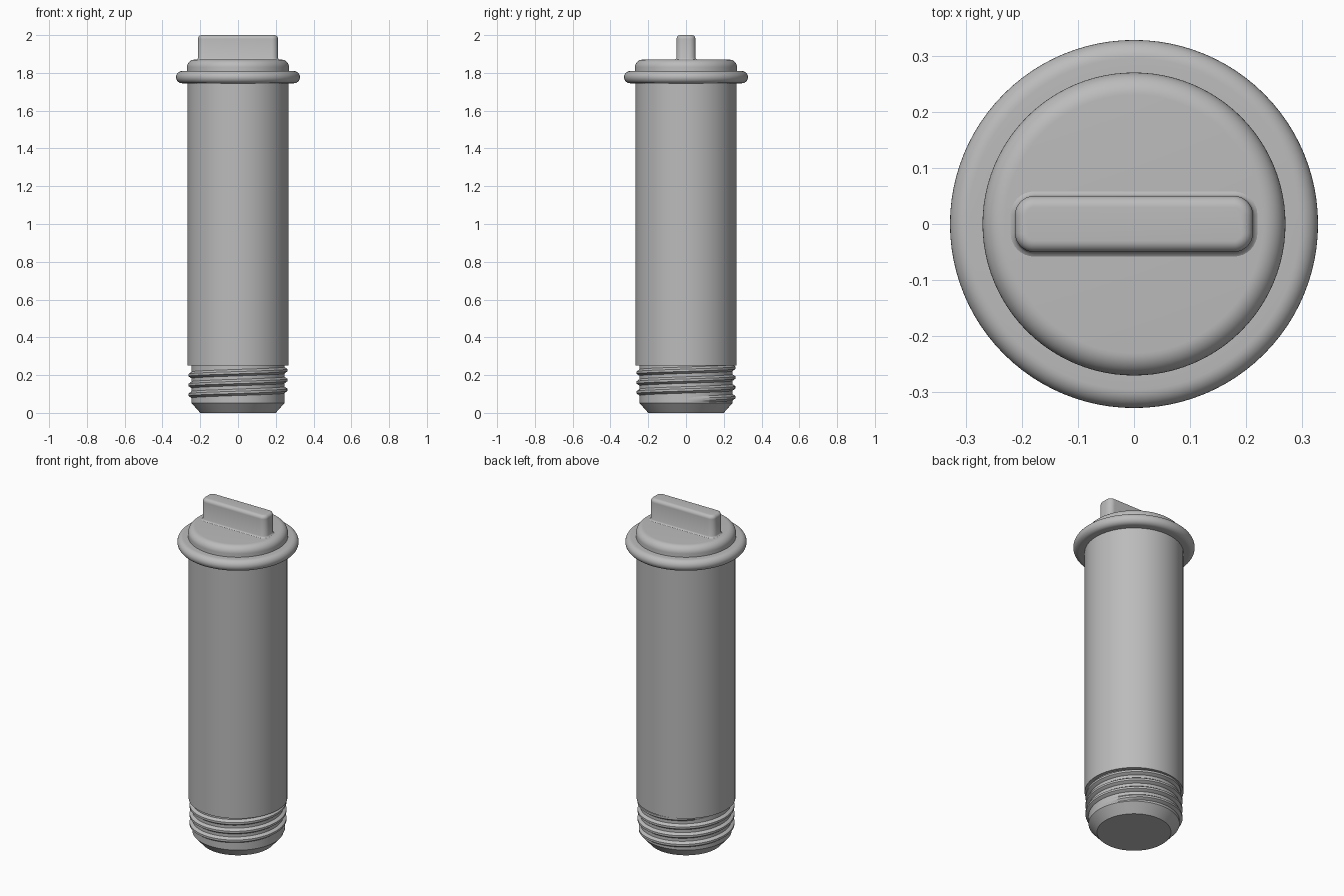
import bpy, bmesh, math

if "Cube" in bpy.data.objects:
    bpy.data.objects.remove(bpy.data.objects["Cube"])

grey = bpy.data.materials.new("plain grey")
grey.diffuse_color = (0.5, 0.5, 0.5, 1)
grey.use_nodes = True
grey.node_tree.nodes["Principled BSDF"].inputs["Base Color"].default_value = grey.diffuse_color
SEG = 96


def finish(name, bm, angle=35):
    """Turn a bmesh into a smooth-shaded grey object."""
    bmesh.ops.recalc_face_normals(bm, faces=bm.faces)
    me = bpy.data.meshes.new(name)
    bm.to_mesh(me)
    bm.free()
    me.materials.append(grey)
    ob = bpy.data.objects.new(name, me)
    bpy.context.collection.objects.link(ob)
    bpy.ops.object.select_all(action='DESELECT')
    ob.select_set(True)
    bpy.context.view_layer.objects.active = ob
    bpy.ops.object.shade_smooth_by_angle(angle=math.radians(angle))
    return ob


def arc(cr, cz, rad, a0, a1, n):
    """Points (radius, height) along an arc, angles in degrees."""
    angles = [math.radians(a0 + (a1 - a0) * i / n) for i in range(n + 1)]
    return [(cr + rad * math.cos(a), cz + rad * math.sin(a)) for a in angles]


def lathe(name, profile, closed=False):
    """Spin a (radius, height) profile around z; open profiles get end caps."""
    bm = bmesh.new()
    rings = []
    for r, z in profile:
        rings.append([bm.verts.new((r * math.cos(2 * math.pi * i / SEG),
                                    r * math.sin(2 * math.pi * i / SEG), z))
                      for i in range(SEG)])
    pairs = list(zip(rings, rings[1:]))
    if closed:
        pairs.append((rings[-1], rings[0]))
    else:
        bm.faces.new(rings[0])
        bm.faces.new(rings[-1])
    for a, b in pairs:
        for i in range(SEG):
            j = (i + 1) % SEG
            bm.faces.new((a[i], a[j], b[j], b[i]))
    return finish(name, bm)


# Main barrel, and the narrower chamfered tip below it
lathe("barrel", [(0.267, 0.25), (0.267, 1.78)])
lathe("threaded_core", [(0.20, 0.0), (0.246, 0.052), (0.246, 0.26)])

# Round flange ring under the cap
lathe("flange_ring", [(0.255, 1.745)] + arc(0.2955, 1.7775, 0.0325, -90, 90, 16)
      + [(0.255, 1.81)], closed=True)

# Cap with a rounded top edge
lathe("cap", [(0.27, 1.78)] + arc(0.23, 1.83, 0.04, 0, 90, 10))


# Helical thread: a trapezoid ridge swept up the core, tapering at both ends
def thread(name, z0, z1, pitch, root, crest):
    bm = bmesh.new()
    turns = (z1 - z0) / pitch
    n = int(turns * 72)
    rows = []
    for i in range(n + 1):
        t = i / n
        a = 2 * math.pi * turns * t
        fade = min(1, i / 12, (n - i) / 12)
        z = z0 + (z1 - z0) * t
        top = root + (crest - root) * max(fade, 0.05)
        section = [(root - 0.01, -0.021), (root, -0.018), (top, -0.006),
                   (top, 0.006), (root, 0.018), (root - 0.01, 0.021)]
        rows.append([bm.verts.new((r * math.cos(a), r * math.sin(a), z + dz))
                     for r, dz in section])
    for a, b in zip(rows, rows[1:]):
        for k in range(6):
            m = (k + 1) % 6
            bm.faces.new((a[k], a[m], b[m], b[k]))
    bm.faces.new(rows[0])
    bm.faces.new(rows[-1])
    return finish(name, bm, 25)


thread("screw_thread", 0.07, 0.25, 0.052, 0.245, 0.262)


# Grip bar: stacked rounded-rectangle outlines with flared foot and rounded top
def rounded_outline(hx, hy, rad, n=8):
    pts = []
    for q, (sx, sy) in enumerate([(1, 1), (-1, 1), (-1, -1), (1, -1)]):
        for i in range(n + 1):
            a = math.pi / 2 * (q + i / n)
            pts.append((sx * (hx - rad) + rad * math.cos(a),
                        sy * (hy - rad) + rad * math.sin(a)))
    return pts


bm = bmesh.new()
levels = [(0.008, 1.865), (0.008, 1.87), (0.003, 1.873), (0.0, 1.879)]
levels += [(r, z) for r, z in arc(-0.02, 1.98, 0.02, 0, 90, 8)]
loops = []
for off, z in levels:
    pts = rounded_outline(0.212 + off, 0.05 + off, 0.034 + off)
    loops.append([bm.verts.new((x, y, z)) for x, y in pts])
for a, b in zip(loops, loops[1:]):
    for i in range(len(a)):
        j = (i + 1) % len(a)
        bm.faces.new((a[i], a[j], b[j], b[i]))
bm.faces.new(loops[0])
bm.faces.new(loops[-1])
finish("grip_bar", bm, 50)
